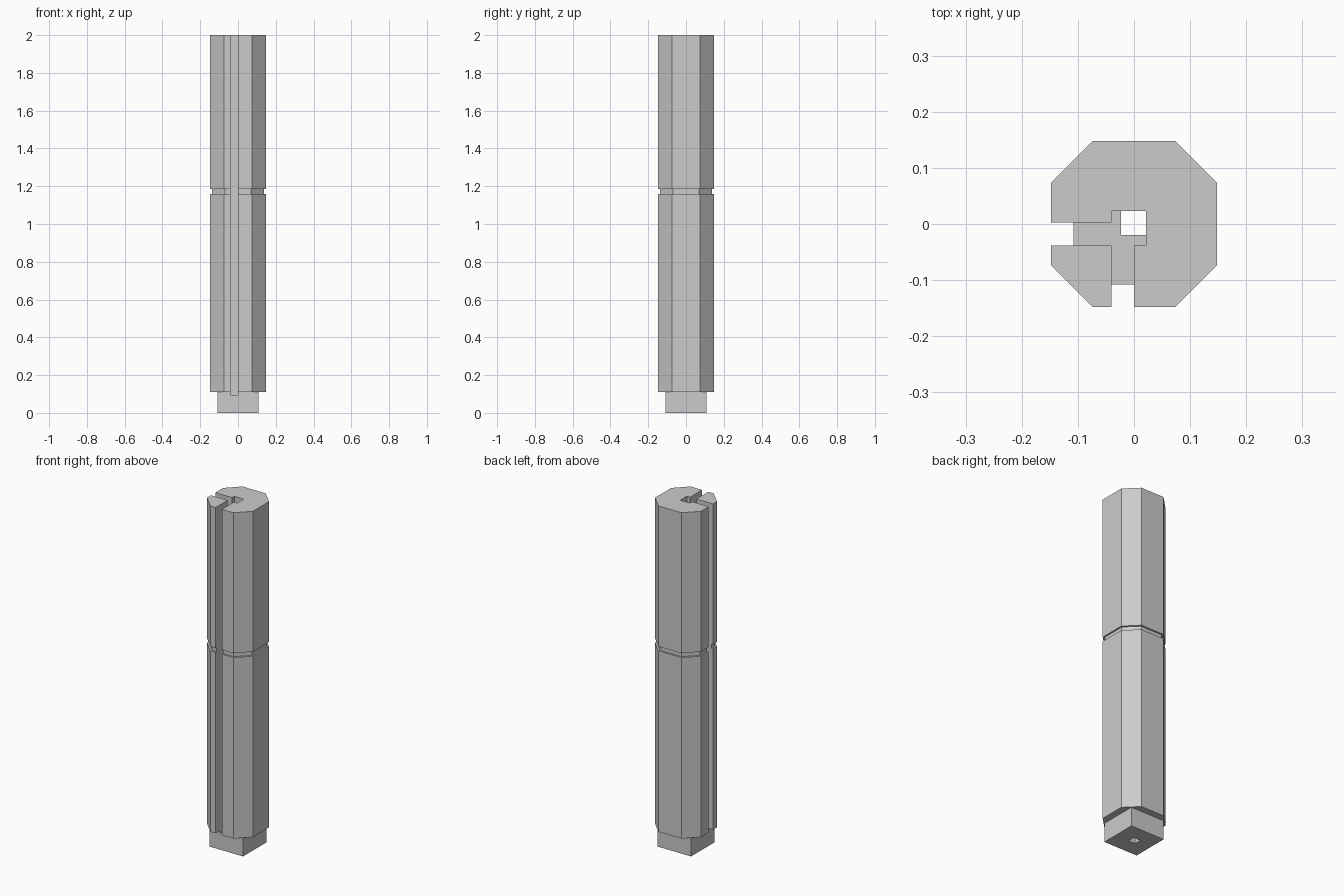
import bpy
import bmesh

cube = bpy.data.objects.get("Cube")
if cube:
    bpy.data.objects.remove(cube, do_unlink=True)

grey = bpy.data.materials.new("stone_grey")
grey.use_nodes = True
colour = (0.6, 0.6, 0.6, 1)
grey.diffuse_color = colour
grey.node_tree.nodes["Principled BSDF"].inputs["Base Color"].default_value = colour

BASE_HALF, SLOT_FLOOR, BASE_TOP = 0.108, 0.095, 0.11
POST = (0.1475, 0.074)      # half width, half length of a flat side
NECK = (0.138, 0.069)       # same, inside the groove
SLOT_X = (-0.04, 0.0)       # front slot
SLOT_Y = (-0.038, 0.003)    # right slot
HOLE_MAX_X, HOLE_MAX_Y = 0.021, 0.023


def main_profile(h, k):
    """Octagon with both slots and the core cut away."""
    (x0, x1), (y0, y1) = SLOT_X, SLOT_Y
    return [(x1, -h), (k, -h), (h, -k), (h, k), (k, h), (-k, h), (-h, k),
            (-h, y1), (x0, y1), (x0, HOLE_MAX_Y), (HOLE_MAX_X, HOLE_MAX_Y),
            (HOLE_MAX_X, y0), (x1, y0)]


def corner_profile(h, k):
    """Corner piece left standing between the slots."""
    x, y = SLOT_X[0], SLOT_Y[0]
    return [(x, -h), (x, y), (-h, y), (-h, -k), (-k, -h)]


def loft(name, rings, cap_top=False, closed=False):
    """Bridge a list of (z, points) rings into one flat-faced object."""
    bm = bmesh.new()
    loops = [[bm.verts.new((x, y, z)) for x, y in pts] for z, pts in rings]
    pairs = list(zip(loops, loops[1:]))
    if closed:
        pairs.append((loops[-1], loops[0]))
    for low, high in pairs:
        n = len(low)
        for i in range(n):
            j = (i + 1) % n
            bm.faces.new((low[i], low[j], high[j], high[i]))
    if cap_top:
        bm.faces.new(loops[-1])
    bmesh.ops.remove_doubles(bm, verts=bm.verts, dist=0.0001)
    mesh = bpy.data.meshes.new(name)
    bm.to_mesh(mesh)
    bm.free()
    mesh.materials.append(grey)
    obj = bpy.data.objects.new(name, mesh)
    bpy.context.collection.objects.link(obj)
    return obj


# Square base block with a hole through it
def rectangle(x0, x1, y0, y1):
    return [(x0, y0), (x1, y0), (x1, y1), (x0, y1)]


outer = rectangle(-BASE_HALF, BASE_HALF, -BASE_HALF, BASE_HALF)
inner = rectangle(-0.023, HOLE_MAX_X, -0.02, HOLE_MAX_Y)
loft("base_block", [(0, outer), (SLOT_FLOOR, outer), (SLOT_FLOOR, inner), (0, inner)],
     closed=True)

# Grooved post: socket in the base, lower shaft, groove, upper shaft
square = (BASE_HALF, BASE_HALF)
levels = [(SLOT_FLOOR, square), (BASE_TOP, square), (BASE_TOP, POST), (1.16, POST),
          (1.16, NECK), (1.185, NECK), (1.185, POST), (2.0, POST)]
for name, profile in (("main_post", main_profile), ("corner_post", corner_profile)):
    loft(name, [(z, profile(*size)) for z, size in levels], cap_top=True)
